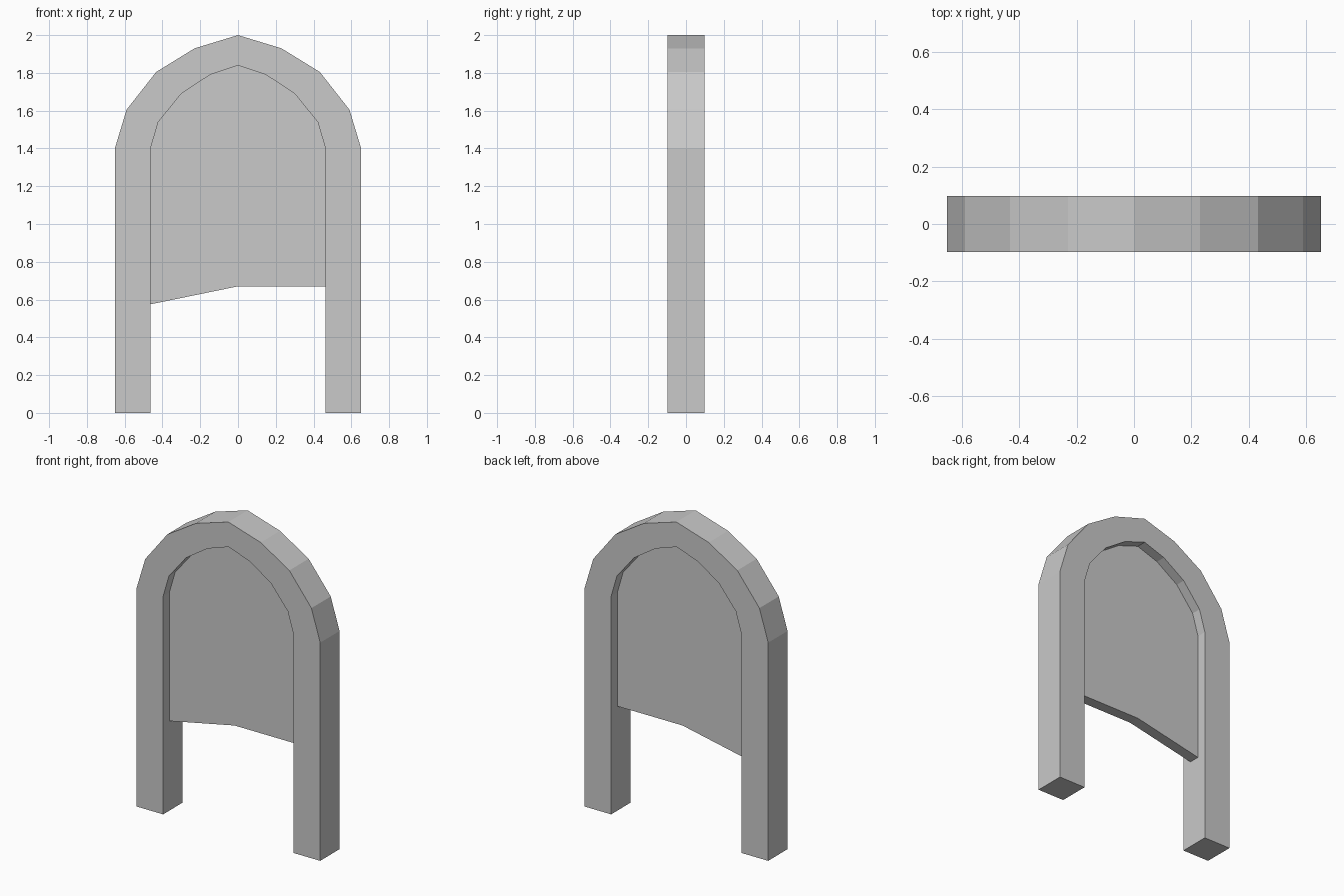
import bpy
import bmesh

if "Cube" in bpy.data.objects:
    bpy.data.objects.remove(bpy.data.objects["Cube"])

# One plain grey for everything
grey = bpy.data.materials.new("plain grey")
grey.diffuse_color = (0.588, 0.588, 0.588, 1)
grey.use_nodes = True
grey.node_tree.nodes["Principled BSDF"].inputs["Base Color"].default_value = grey.diffuse_color

# Half profiles (x, z) from the straight side up to the peak
OUTER = [(0.652, 1.4), (0.59, 1.605), (0.433, 1.805), (0.23, 1.93), (0, 2.0)]
INNER = [(0.463, 1.4), (0.422, 1.54), (0.30, 1.69), (0.148, 1.79), (0, 1.84)]


def arch(half):
    """Full arch line from the right side over the peak to the left side."""
    return half + [(-x, z) for x, z in reversed(half[:-1])]


def slab(name, outline, depth):
    """Extrude an (x, z) outline along y, centred on y = 0."""
    bm = bmesh.new()
    face = bm.faces.new([bm.verts.new((x, -depth / 2, z)) for x, z in outline])
    result = bmesh.ops.extrude_face_region(bm, geom=[face], use_keep_orig=True)
    moved = [v for v in result["geom"] if isinstance(v, bmesh.types.BMVert)]
    bmesh.ops.translate(bm, verts=moved, vec=(0, depth, 0))
    bmesh.ops.recalc_face_normals(bm, faces=bm.faces)
    mesh = bpy.data.meshes.new(name)
    bm.to_mesh(mesh)
    bm.free()
    mesh.materials.append(grey)
    obj = bpy.data.objects.new(name, mesh)
    bpy.context.collection.objects.link(obj)
    return obj


# Arched frame with two legs
ox, ix = OUTER[0][0], INNER[0][0]
frame_outline = ([(ox, 0)] + arch(OUTER) + [(-ox, 0), (-ix, 0)]
                 + arch(INNER)[::-1] + [(ix, 0)])
slab("arched_frame", frame_outline, 0.196)

# Thin recessed panel, its lower edge dropping on the left
panel_outline = [(ix, 0.67)] + arch(INNER) + [(-ix, 0.575), (0, 0.67)]
slab("recessed_panel", panel_outline, 0.07)
